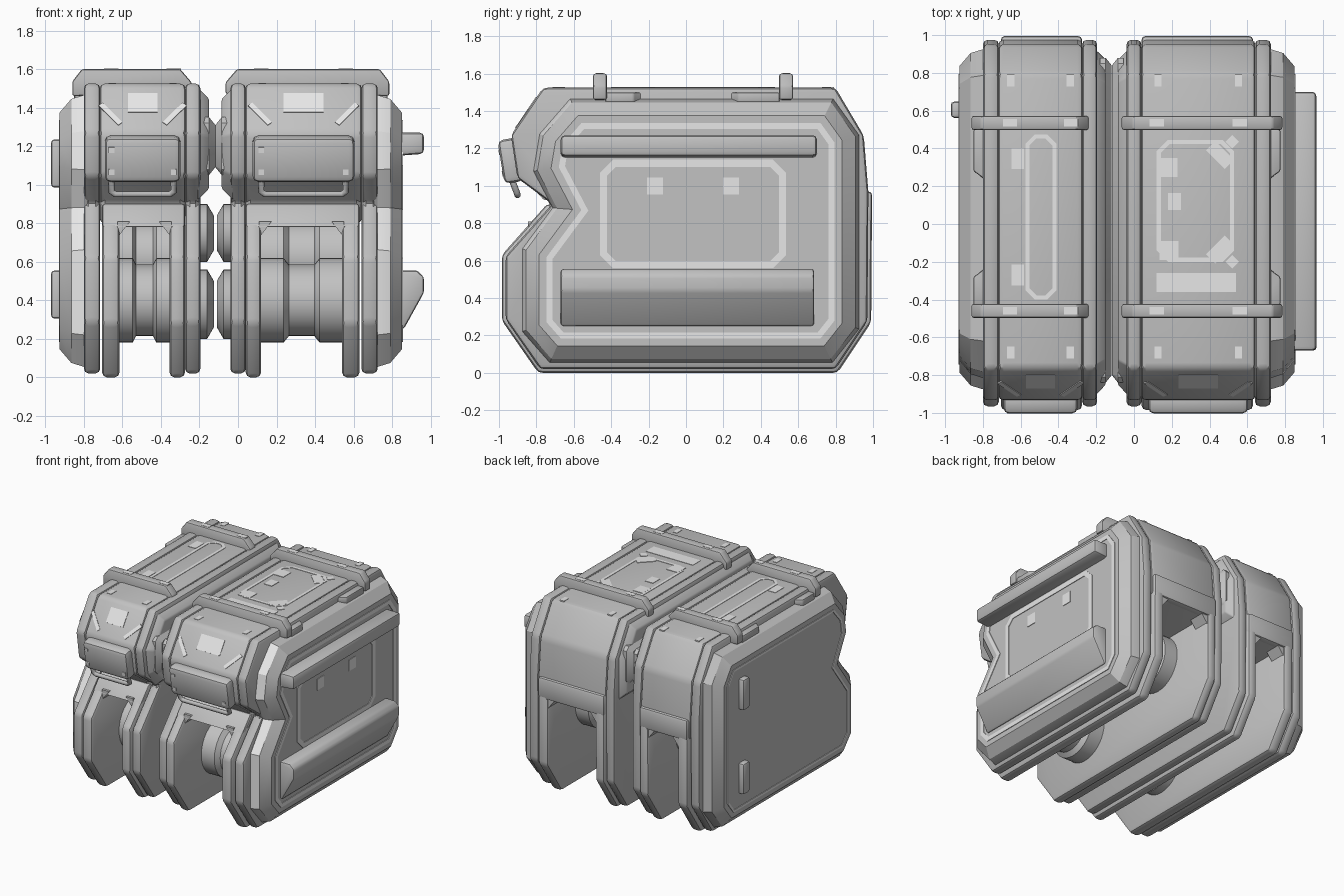
import bpy, bmesh, math
from mathutils import Matrix, Vector

if "Cube" in bpy.data.objects:
    bpy.data.objects.remove(bpy.data.objects["Cube"])


def material(name, v):
    m = bpy.data.materials.new(name)
    m.diffuse_color = (v, v, v, 1)
    m.use_nodes = True
    m.node_tree.nodes["Principled BSDF"].inputs["Base Color"].default_value = m.diffuse_color
    return m


HULL = material("hull grey", .54)
TRIM = material("trim grey", .50)
LIGHT = material("light marking grey", .85)


def inset(pts, d):
    """Move a closed 2D outline inwards by d with mitred corners."""
    n = len(pts)
    area = sum(pts[i][0] * pts[(i + 1) % n][1] - pts[(i + 1) % n][0] * pts[i][1] for i in range(n))
    s = 1 if area > 0 else -1
    out = []
    for i in range(n):
        a, b, c = (Vector(pts[(i + k) % n]) for k in (-1, 0, 1))
        e, f = (b - a).normalized(), (c - b).normalized()
        n1, n2 = Vector((-e.y, e.x)) * s, Vector((-f.y, f.x)) * s
        out.append(tuple(b + (n1 + n2) * (d / (1 + n1.dot(n2)))))
    return out


def at(axis, p, t):
    return {'x': (t, p[0], p[1]), 'y': (p[0], t, p[1]), 'z': (p[0], p[1], t)}[axis]


def finish(name, bm, mat, bevel=0):
    bmesh.ops.recalc_face_normals(bm, faces=bm.faces)
    if bevel:
        edges = [e for e in bm.edges if e.calc_face_angle(0) > .42]
        bmesh.ops.bevel(bm, geom=edges, offset=bevel, segments=2, profile=.5,
                        affect='EDGES', clamp_overlap=True)
    me = bpy.data.meshes.new(name)
    bm.to_mesh(me)
    bm.free()
    me.materials.append(mat)
    ob = bpy.data.objects.new(name, me)
    bpy.context.collection.objects.link(ob)
    return ob


def loft(name, pts, steps, mat=HULL, bevel=0, axis='x'):
    """Stack an outline along an axis; steps are (position, inset)."""
    bm = bmesh.new()
    loops = [[bm.verts.new(at(axis, p, t)) for p in inset(pts, d)] for t, d in steps]
    n = len(pts)
    for a, b in zip(loops, loops[1:]):
        for i in range(n):
            bm.faces.new((a[i], a[(i + 1) % n], b[(i + 1) % n], b[i]))
    bm.faces.new(loops[0])
    bm.faces.new(loops[-1])
    return finish(name, bm, mat, bevel)


def ring(name, pts, w, t0, t1, axis, mat=LIGHT):
    """Thin raised outline stripe of width w."""
    bm = bmesh.new()
    loops = [[bm.verts.new(at(axis, p, t)) for p in inset(pts, d)]
             for t, d in ((t0, 0), (t1, 0), (t1, w), (t0, w))]
    n = len(pts)
    for a, b in zip(loops, loops[1:] + loops[:1]):
        for i in range(n):
            bm.faces.new((a[i], a[(i + 1) % n], b[(i + 1) % n], b[i]))
    return finish(name, bm, mat)


def box(name, c, size, mat=HULL, bevel=0, tilt=0, spin=0):
    bm = bmesh.new()
    m = (Matrix.Translation(c) @ Matrix.Rotation(math.radians(tilt), 4, 'X')
         @ Matrix.Rotation(math.radians(spin), 4, 'Z') @ Matrix.Diagonal((*size, 1)))
    bmesh.ops.create_cube(bm, size=1, matrix=m)
    return finish(name, bm, mat, bevel)


def octagon(u0, u1, v0, v1, c):
    return [(u0 + c, v0), (u1 - c, v0), (u1, v0 + c), (u1, v1 - c),
            (u1 - c, v1), (u0 + c, v1), (u0, v1 - c), (u0, v0 + c)]


def circle(y, z, r, n=32):
    return [(y + r * math.cos(i * math.tau / n), z + r * math.sin(i * math.tau / n)) for i in range(n)]


# Side profile (y, z): upper half with front notch, lower half, and the outer slab's stripe line
UPPER = [(-.745, .9), (-.92, 1.03), (-.957, 1.275), (-.775, 1.545), (.81, 1.545), (.97, 1.275), (.995, .97)]
LOWER = [(.99, .27), (.81, 0), (-.79, 0), (-.985, .28), (-.985, .63)]
PROFILE = UPPER + LOWER
STRIPE = [(-.56, .87), (-.68, 1.10), (-.66, 1.22), (-.56, 1.335), (.72, 1.335), (.795, 1.23),
          (.795, .28), (.72, .185), (-.67, .185), (-.745, .27), (-.745, .62)]


def pod(side, xo, xi, s, bar_in):
    """One housing; xo/xi are outer and inner body edges, s points outwards."""
    mid, width = (xo + xi) / 2, abs(xo - xi)
    # body, slot walls, and headers with corner gussets
    loft(side + "_body", UPPER + [(.995, .78), (-.85, .78)], [(xo, .02), (xi, .02)], HULL, .03)
    wall = [(-.745, .9), (.995, .97)] + LOWER
    ow, iw = xo - .105 * s, xi + .085 * s
    loft(side + "_outer_wall", wall, [(xo - .015 * s, 0), (ow, 0)], HULL, .025)
    loft(side + "_inner_wall", wall, [(xi + .005 * s, 0), (iw, 0)], HULL, .025)
    loft(side + "_front_header", [(-.745, .9), (-.852, .78), (-.7, .78), (-.7, .9)],
         [(xo - .015 * s, 0), (xi + .005 * s, 0)], HULL, .015)
    loft(side + "_back_header", [(.9, .97), (.995, .97), (.995, .8), (.9, .8)],
         [(xo - .015 * s, 0), (xi + .005 * s, 0)], HULL, .02)
    for w, d in ((ow, -s), (iw, s)):
        tri = [(w - .01 * d, .81), (w + .055 * d, .81), (w - .01 * d, .725)]
        loft(side + "_front_gusset", tri, [(-.845, 0), (-.70, 0)], HULL, 0, 'y')
        loft(side + "_back_gusset", tri, [(.85, 0), (.98, 0)], HULL, 0, 'y')
    # rims and outer slab with a pale front edge
    loft(side + "_outer_rim", PROFILE, [(xo - .005 * s, .02), (xo + .08 * s, .02)], TRIM, .025)
    loft(side + "_inner_rim", PROFILE, [(xi + .005 * s, .02), (xi - .075 * s, .02)], TRIM, .025)
    face = xo + .205 * s
    slab = loft(side + "_outer_slab", STRIPE,
                [(xo + .06 * s, -.13), (xo + .08 * s, -.13), (xo + .145 * s, -.11), (face, -.04)], HULL)
    slab.data.materials.append(LIGHT)
    for f in slab.data.polygons:
        if f.normal.y < -.55 and abs(f.normal.x) < .5 and abs(f.center.x - xo) > .09:
            f.material_index = 1
    ring(side + "_slab_stripe", STRIPE, .032 if s > 0 else .018, face - .004 * s, face + .005 * s, 'x')
    # inner upper block and connector
    loft(side + "_inner_block", [(-.78, .88)] + UPPER[1:-1] + [(.97, .88)],
         [(xi - .06 * s, .04), (xi - .12 * s, .1)], HULL, .01)
    loft(side + "_connector", octagon(-.84, .88, 1.05, 1.35, .03),
         [(xi - .09 * s, 0), (xi - .12 * s, 0), (xi - .152 * s, .04)], HULL)
    # rollers with a waist, and their hubs
    a, b = xo - .08 * s, xi + .06 * s
    for tag, y, z in (("front", -.42, .40), ("back", .42, .62)):
        loft(f"{side}_{tag}_roller", circle(y, z, .22),
             [(a, 0), (a + (b - a) * .3, 0), (a + (b - a) * .36, .035),
              (a + (b - a) * .64, .035), (a + (b - a) * .7, 0), (b, 0)], HULL)
    for tag, y, z, r in (("front", -.42, .38, .18), ("back", .42, .75, .15)):
        loft(f"{side}_{tag}_hub", circle(y, z, r),
             [(xi - .05 * s, 0), (xi - .11 * s, 0), (xi - .145 * s, .06)], TRIM)
    # roof bars and shoulder plate
    e = xo + .14 * s
    for tag, y in (("front", -.46), ("back", .535)):
        loft(f"{side}_{tag}_roof_bar",
             [(e, 1.46), (e, 1.535), (e - .05 * s, 1.6), (bar_in + .06 * s, 1.6), (bar_in, 1.53), (bar_in, 1.47)],
             [(y - .037, 0), (y + .037, 0)], TRIM, .012, 'y')
        for k in (-1, 1):
            box(side + "_bar_mark", (mid + k * width * .36, y, 1.598), (.075, .04, .008), LIGHT)
    r0, r1, r2 = xo + .03 * s, xo + .075 * s, xo + .13 * s
    loft(side + "_shoulder_plate",
         [(r0, -.43), (r2, -.43), (r2, -.28), (r1, -.24), (r1, .24), (r2, .28), (r2, .5), (r0, .5)],
         [(1.44, 0), (1.50, 0)], TRIM, .01, 'z')
    # headlight box with handle
    box(side + "_headlight", (mid, -.935, 1.135), (width * .85 + .01, .11, .235), HULL, .03, 9)
    for dx, z in ((-1, 1.065), (1, 1.065), (-1, 1.18)):
        box(side + "_headlight_mark", (mid + dx * width * .36, -.979 - (z - 1.065) * .158, z),
            (.03, .008, .03), LIGHT, 0, 9)
    hw = width * .36
    cu = bpy.data.curves.new(side + "_handle", 'CURVE')
    cu.dimensions = '3D'
    cu.bevel_depth, cu.bevel_resolution = .017, 2
    sp = cu.splines.new('POLY')
    path = [(-hw, -.93, 1.03), (-hw, -.905, .965), (-hw + .02, -.9, .95),
            (hw - .02, -.9, .95), (hw, -.905, .965), (hw, -.93, 1.03)]
    sp.points.add(len(path) - 1)
    for p, q in zip(sp.points, path):
        p.co = (mid + q[0], q[1], q[2], 1)
    cu.materials.append(TRIM)
    bpy.context.collection.objects.link(bpy.data.objects.new(side + "_handle", cu))
    # markings on the front slope
    up = Vector((0, .559, .829))
    c = Vector((mid, -.8495, 1.399))
    box(side + "_brow_panel", c + up * .03, (width * .34, .12, .008), LIGHT, 0, 56)
    for k in (-1, 1):
        box(side + "_brow_stripe", c + Vector((k * width * .37, 0, 0)) - up * .04,
            (.028, .16, .008), LIGHT, 0, 56, -k * 40)
        for y in (-.68, .76):
            box(side + "_roof_corner_mark", (mid + k * width * .35, y, 1.5235), (.038, .065, .009), LIGHT)


pod("left", -.72, -.27, -1, -.24)
pod("right", .645, .035, 1, -.065)

# Right side: upper rail, sloped lower box, panel markings
loft("right_upper_rail", [(.83, 1.15), (.965, 1.16), (.965, 1.27), (.83, 1.27)],
     [(-.67, 0), (.70, 0)], HULL, .022, 'y')
loft("right_lower_box", [(.83, .25), (.86, .25), (.965, .44), (.965, .52), (.93, .555), (.83, .555)],
     [(-.67, 0), (.685, 0)], HULL, .015, 'y')
ring("right_panel_outline", octagon(-.46, .535, .56, 1.14, .07), .038, .846, .855, 'x')
for y in (-.165, .24):
    box("right_panel_mark", (.85, y, 1.0), (.009, .085, .09), LIGHT)

# Left side: two latch plates near the back
for tag, z in (("upper", 1.11), ("lower", .43)):
    box(f"left_{tag}_latch", (-.94, .605, z), (.06, .085, .25), HULL, .018)

# Left roof: long slot outline and tabs
ring("left_roof_slot", octagon(-.575, -.41, -.4, .475, .05), .022, 1.52, 1.528, 'z')
for y in (.345, -.27):
    box("left_roof_tab", (-.615, y, 1.5235), (.065, .11, .009), LIGHT)

# Right roof: hatch outline, bar and tabs
ring("right_roof_hatch", octagon(.12, .53, -.2, .445, .06), .022, 1.52, 1.528, 'z')
box("right_roof_band", (.33, -.31, 1.5235), (.42, .1, .009), LIGHT)
for x, y, w, h, a in ((.185, .3, .09, .1, 0), (.215, .12, .07, .09, 0), (.185, -.14, .1, .1, 0),
                      (.455, .365, .14, .07, -45), (.455, -.135, .14, .07, 45),
                      (.52, .435, .05, .05, 45), (.52, -.2, .05, .05, 45)):
    box("right_roof_tab", (x, y, 1.524), (w, h, .0095), LIGHT, 0, 0, a)

# Smooth shading that keeps hard edges
meshes = [o for o in bpy.context.scene.objects if o.type == 'MESH']
for o in meshes:
    o.select_set(True)
bpy.context.view_layer.objects.active = meshes[0]
bpy.ops.object.shade_smooth_by_angle(angle=math.radians(30))
